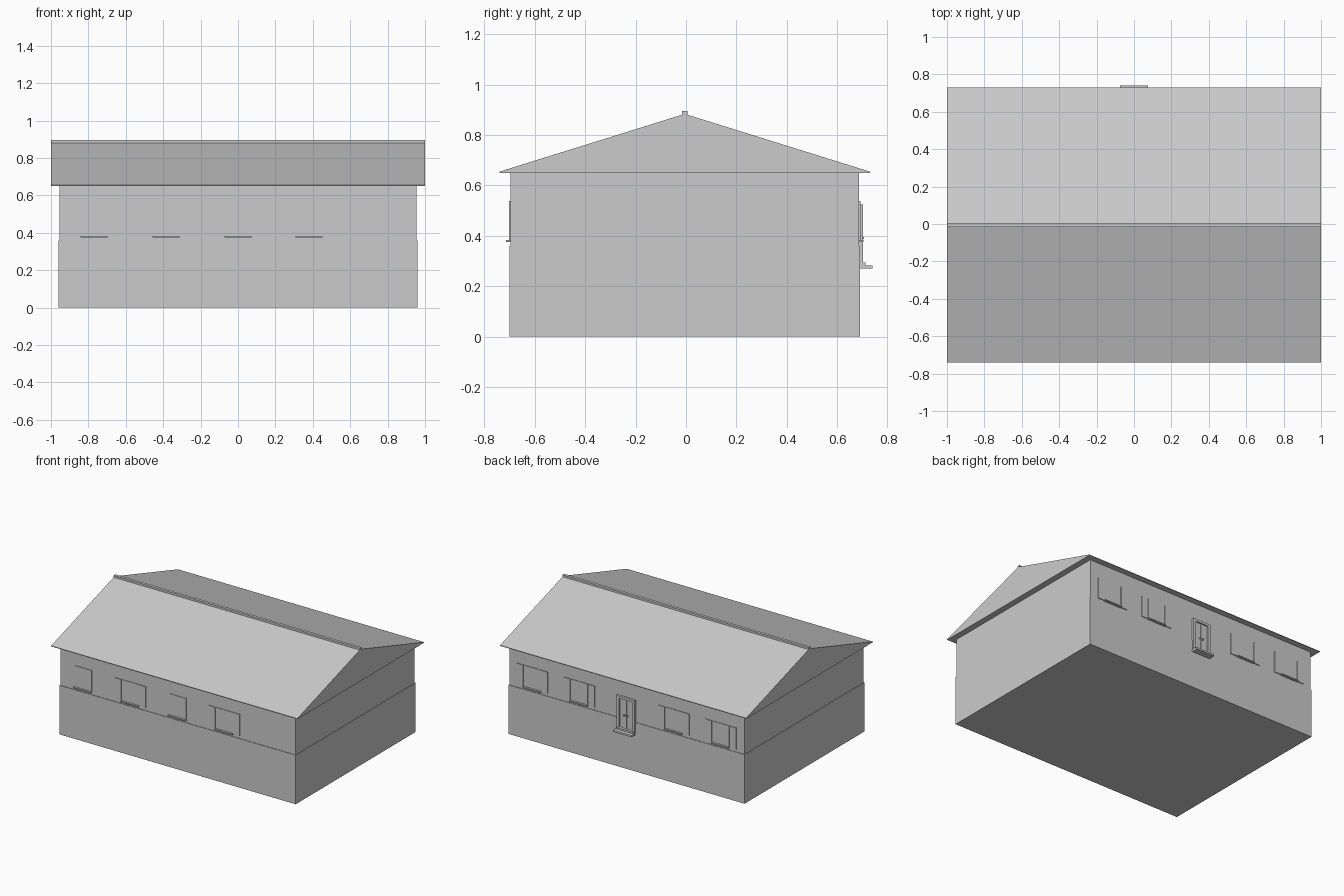
import bpy
import bmesh

cube = bpy.data.objects.get("Cube")
if cube:
    bpy.data.objects.remove(cube, do_unlink=True)

# One plain grey for the whole building
grey = bpy.data.materials.new("plain_grey")
grey.use_nodes = True
colour = (0.6, 0.6, 0.6, 1)
grey.diffuse_color = colour
grey.node_tree.nodes["Principled BSDF"].inputs["Base Color"].default_value = colour

MID = -0.005           # centre line of the house in y
HALF_X, HALF_Y = 0.955, 0.692
FRONT, BACK = MID - HALF_Y, MID + HALF_Y


def finish(name, bm):
    bmesh.ops.recalc_face_normals(bm, faces=bm.faces)
    mesh = bpy.data.meshes.new(name)
    bm.to_mesh(mesh)
    bm.free()
    mesh.materials.append(grey)
    obj = bpy.data.objects.new(name, mesh)
    bpy.context.collection.objects.link(obj)
    return obj


def box(name, x, y, z):
    """Box from (low, high) ranges on each axis."""
    bm = bmesh.new()
    bmesh.ops.create_cube(bm, size=1)
    for v in bm.verts:
        v.co = [(lo + hi) / 2 + c * (hi - lo) for c, (lo, hi) in zip(v.co, (x, y, z))]
    return finish(name, bm)


def extrude_x(name, profile, half):
    """Extrude a (y, z) profile along x."""
    bm = bmesh.new()
    face = bm.faces.new([bm.verts.new((-half, y, z)) for y, z in profile])
    new = bmesh.ops.extrude_face_region(bm, geom=[face])["geom"]
    bmesh.ops.translate(bm, vec=(2 * half, 0, 0),
                        verts=[g for g in new if isinstance(g, bmesh.types.BMVert)])
    return finish(name, bm)


def on_wall(name, side, cx, half, z, out):
    """Box attached to the front (-1) or back (1) wall, standing out by out."""
    wall = BACK if side > 0 else FRONT
    y = sorted((wall - side * 0.01, wall + side * out))
    return box(name, (cx - half, cx + half), y, z)


# Walls: a plinth slightly wider than the upper storey
box("plinth", (-0.96, 0.96), (FRONT - 0.004, BACK + 0.004), (0, 0.36))
box("upper_walls", (-HALF_X, HALF_X), (FRONT, BACK), (0.36, 0.655))

# Solid gable roof with a thin eave edge and ridge cap
EAVE = 0.735
extrude_x("gable_roof", [(MID - EAVE, 0.65), (MID + EAVE, 0.65), (MID + EAVE, 0.655),
                         (MID, 0.884), (MID - EAVE, 0.655)], 1.0)
box("ridge_cap", (-1, 1), (MID - 0.01, MID + 0.01), (0.87, 0.895))


# Windows with sills, some flanked by shutters
def window(label, side, cx, shutters):
    on_wall(label + "_window", side, cx, 0.07, (0.38, 0.538), 0.004)
    on_wall(label + "_sill", side, cx, 0.072, (0.376, 0.384), 0.018)
    if shutters:
        for s, hand in ((-1, "right"), (1, "left")):
            on_wall(f"{label}_{hand}_shutter", side, cx + s * 0.099, 0.026,
                    (0.38, 0.538), 0.006)


for i, cx in enumerate((-0.77, -0.385, 0, 0.38)):
    window(f"front_{i + 1}", -1, cx, i % 2 == 1)
for i, cx in enumerate((-0.765, -0.385, 0.385, 0.765)):
    window(f"back_{i + 1}", 1, cx, True)

# Back door: frame, two leaves, handles
for s, hand in ((-1, "right"), (1, "left")):
    on_wall(f"door_{hand}_jamb", 1, s * 0.064, 0.01, (0.29, 0.525), 0.016)
    on_wall(f"door_{hand}_leaf", 1, s * 0.028, 0.024, (0.29, 0.51), 0.006)
    on_wall(f"door_{hand}_handle", 1, s * 0.012, 0.004, (0.388, 0.396), 0.02)
on_wall("door_lintel", 1, 0, 0.074, (0.508, 0.525), 0.016)
on_wall("door_centre_post", 1, 0, 0.004, (0.29, 0.51), 0.01)

# Two doorsteps
on_wall("lower_step", 1, 0, 0.075, (0.27, 0.283), 0.053)
on_wall("upper_step", 1, 0, 0.07, (0.283, 0.295), 0.026)
